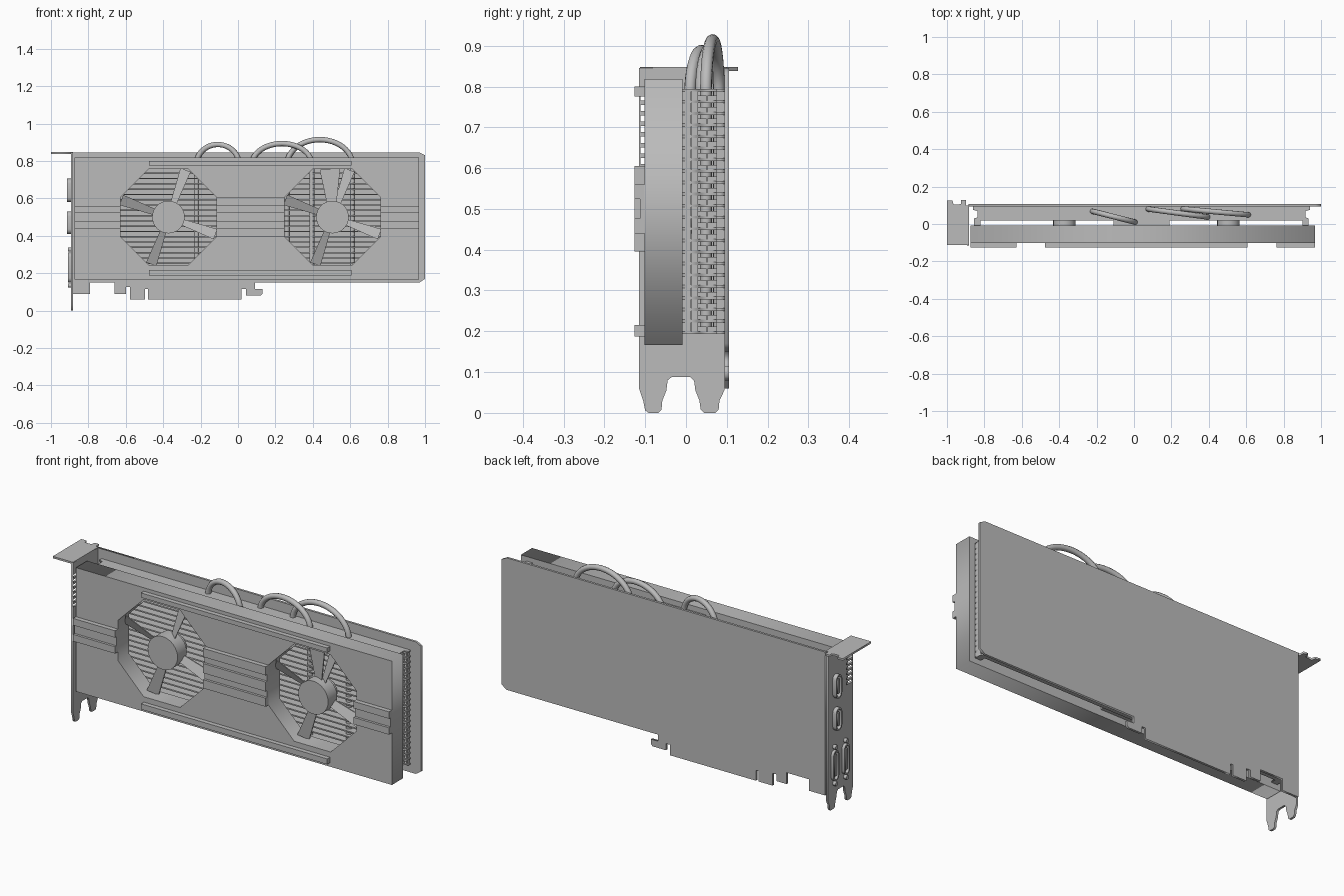
import bpy, bmesh, math
from mathutils import Matrix, Vector

if "Cube" in bpy.data.objects:
    bpy.data.objects.remove(bpy.data.objects["Cube"])

grey = bpy.data.materials.new("plain_grey")
grey.diffuse_color = (0.5, 0.5, 0.5, 1)
grey.use_nodes = True
grey.node_tree.nodes["Principled BSDF"].inputs["Base Color"].default_value = grey.diffuse_color

# local (x, y, z) -> world for the three drawing planes
PLANES = {
    "XZ": Matrix(((1, 0, 0), (0, 0, -1), (0, 1, 0))),
    "YZ": Matrix(((0, 0, 1), (1, 0, 0), (0, 1, 0))),
    "XY": Matrix.Identity(3),
}
NORMAL = {"XZ": 1, "YZ": 0, "XY": 2}


def add(name, mesh):
    ob = bpy.data.objects.new(name, mesh)
    bpy.context.collection.objects.link(ob)
    if not mesh.materials:
        mesh.materials.append(grey)
    return ob


def curve_to_object(name, cu):
    tmp = bpy.data.objects.new("tmp", cu)
    bpy.context.collection.objects.link(tmp)
    dg = bpy.context.evaluated_depsgraph_get()
    me = bpy.data.meshes.new_from_object(tmp.evaluated_get(dg))
    bpy.data.objects.remove(tmp)
    return add(name, me)


def plate(name, loops, plane, a, b):
    """Outline (first loop) with holes, extruded from a to b along the plane normal."""
    cu = bpy.data.curves.new(name, "CURVE")
    cu.dimensions = "2D"
    cu.fill_mode = "BOTH"
    cu.extrude = (b - a) / 2
    for pts in loops:
        sp = cu.splines.new("POLY")
        sp.points.add(len(pts) - 1)
        for p, q in zip(sp.points, pts):
            p.co = (q[0], q[1], 0, 1)
        sp.use_cyclic_u = True
    ob = curve_to_object(name, cu)
    m = PLANES[plane].to_4x4()
    m.translation[NORMAL[plane]] = (a + b) / 2
    ob.data.transform(m)
    return ob


def rect(x0, x1, y0, y1):
    return [(x0, y0), (x1, y0), (x1, y1), (x0, y1)]


def ngon(cx, cy, r, n, start=0.0):
    return [(cx + r * math.cos(start + math.tau * i / n),
             cy + r * math.sin(start + math.tau * i / n)) for i in range(n)]


def pill(cx, z0, z1, w):
    r = w / 2
    top = [(cx + r * math.cos(math.pi * i / 6), z1 - r + r * math.sin(math.pi * i / 6)) for i in range(7)]
    return top + [(2 * cx - x, z0 + z1 - z) for x, z in top]


def boxes(name, items):
    bm = bmesh.new()
    for x0, x1, y0, y1, z0, z1 in items:
        m = Matrix.Translation(((x0 + x1) / 2, (y0 + y1) / 2, (z0 + z1) / 2)) @ \
            Matrix.Diagonal((x1 - x0, y1 - y0, z1 - z0, 1))
        bmesh.ops.create_cube(bm, size=1, matrix=m)
    me = bpy.data.meshes.new(name)
    bm.to_mesh(me)
    bm.free()
    return add(name, me)


def smooth(ob):
    bpy.ops.object.select_all(action="DESELECT")
    ob.select_set(True)
    bpy.context.view_layer.objects.active = ob
    bpy.ops.object.shade_smooth_by_angle(angle=math.radians(40))


# circuit board with edge connector, slots and hook
plate("circuit_board", [[
    (-.885, .845), (.97, .845), (1, .83), (1, .17), (.97, .15), (.09, .15), (.09, .115),
    (.13, .115), (.13, .09), (.12, .08), (.043, .08), (.043, .115), (.02, .115), (.02, .06),
    (-.481, .06), (-.481, .115), (-.497, .115), (-.497, .06), (-.578, .06), (-.578, .125),
    (-.60, .125), (-.60, .09), (-.66, .09), (-.66, .15), (-.79, .15), (-.79, .09), (-.885, .09)]],
    "XZ", .094, .106)

# fan shroud with two octagonal openings
FANS, FZ, APO = (-.372, .505), .50, .256
octs = [ngon(cx, FZ, APO / math.cos(math.pi / 8), 8, math.pi / 8) for cx in FANS]
plate("fan_shroud", [rect(-.873, .968, .166, .818)] + octs, "XZ", -.102, -.008)

# raised rails and ribs on the shroud front
boxes("shroud_rails", [(-.477, .608, -.126, -.1, z0, z1) for z0, z1 in ((.187, .216), (.776, .80))])
ribs = []
for x0, x1 in ((-.873, -.628), (.761, .968)):
    ribs.append((x0, x1, -.113, -.1, .475, .525))
    ribs += [(x0, x1, -.126, -.1, z, z + .036) for z in (.44, .524)]
mid = (FANS[0] + APO, FANS[1] - APO)
ribs.append((*mid, -.113, -.1, .41, .59))
ribs += [(*mid, -.126, -.1, z0, z1) for z0, z1 in ((.395, .44), (.475, .525), (.56, .605))]
boxes("shroud_ribs", ribs)


# fans: round hub with tilted, widening blades
def blade(bm, cx, ang, r1, w0, w1):
    rot = Matrix.Rotation(-ang, 4, "Y")
    ring = []
    for r, w in ((.07, w0), (r1, w1)):
        for s, t in ((-1, -1), (1, -1), (1, 1), (-1, 1)):
            p = rot @ Vector((r, -.045 + s * .010 + t * .003, s * w / 2))
            ring.append(bm.verts.new(p + Vector((cx, 0, FZ))))
    bm.faces.new(ring[3::-1])
    bm.faces.new(ring[4:])
    for i in range(4):
        j = (i + 1) % 4
        bm.faces.new((ring[i], ring[j], ring[j + 4], ring[i + 4]))


for side, cx in zip(("left", "right"), FANS):
    smooth(plate(side + "_fan_hub", [ngon(cx, FZ, .087, 32)], "XZ", -.096, -.02))
    plate(side + "_fan_motor", [ngon(cx, FZ, .06, 24)], "XZ", -.02, .02)
    bm = bmesh.new()
    for k in range(4):
        blade(bm, cx, math.radians(70 + 90 * k), .268, .032, .058)
    if side == "right":
        blade(bm, cx, math.radians(93), .256, .05, .11)
    bmesh.ops.recalc_face_normals(bm, faces=bm.faces)
    me = bpy.data.meshes.new("blades")
    bm.to_mesh(me)
    bm.free()
    add(side + "_fan_blades", me)

# stack of horizontal cooling fins with interlocking end tabs
outline = [(-.86, .094), (.94, .094), (.94, .075), (.918, .07), (.918, .035), (.934, .03),
           (.934, -.009), (.90, -.009), (.90, .018), (-.82, .018), (-.82, -.009), (-.855, -.009),
           (-.855, .03), (-.838, .035), (-.838, .07), (-.86, .075)]
N, Z0, PITCH = 22, .193, .0283
fin = plate("cooling_fin_1", [outline], "XY", 0, .007)
fin.location.z = Z0
tabs = []
for i in range(N):
    z = Z0 + i * PITCH
    if i:
        f = bpy.data.objects.new("cooling_fin_%d" % (i + 1), fin.data)
        f.location.z = z
        bpy.context.collection.objects.link(f)
    if i < N - 1:
        for xa, xb in ((-.856, -.850), (.928, .934)):
            tabs += [(xa, xb, y0, y1, z + .007, z + PITCH)
                     for y0, y1 in ((-.009, .012), (.014, .03), (.075, .094))]
        for xa, xb in ((-.838, -.832), (.911, .917)):
            tabs += [(xa, xb, y0, y1, z + .007, z + .019)
                     for y0, y1 in ((.03, .05), (.053, .075))]
boxes("fin_end_tabs", tabs)
boxes("heatsink_core", [(-.11, .19, -.009, .02, .2, .79)])

# heat pipes arching over the top and running down through the fins
for n, (xa, ya, xb, yb, top) in enumerate(((-.222, .068, .006, .010, .888),
                                          (.075, .080, .395, .037, .893),
                                          (.262, .081, .612, .049, .914))):
    pts = [(xa, ya, .2)]
    for i in range(25):
        a = math.pi * i / 24
        t = (1 - math.cos(a)) / 2
        pts.append((xa + (xb - xa) * t, ya + (yb - ya) * t, .78 + (top - .78) * math.sin(a)))
    pts.append((xb, yb, .2))
    cu = bpy.data.curves.new("pipe", "CURVE")
    cu.dimensions = "3D"
    cu.bevel_depth = .0145
    cu.bevel_resolution = 3
    cu.use_fill_caps = True
    sp = cu.splines.new("POLY")
    sp.points.add(len(pts) - 1)
    for p, q in zip(sp.points, pts):
        p.co = (*q, 1)
    smooth(curve_to_object("heat_pipe_%d" % (n + 1), cu))

# slot bracket with feet and vent slots
foot = [(-.115, .845), (-.115, .06), (-.105, .03), (-.10, .006), (-.092, 0), (-.068, 0), (-.06, .008),
        (-.058, .03), (-.048, .055), (-.045, .08), (-.035, .088), (.01, .088), (.02, .078), (.023, .055),
        (.033, .03), (.036, .008), (.044, 0), (.072, 0), (.08, .008), (.082, .03), (.094, .055), (.094, .845)]
vents = [rect(-.112, -.06, .61 + i * .026, .625 + i * .026) for i in range(7)]
plate("slot_bracket", [foot] + vents, "YZ", -.893, -.882)

# bent top flange with screw notches
plate("bracket_flange", [[
    (-.882, -.113), (-.882, .1), (-.898, .1), (-.898, .127), (-.925, .127), (-.925, .108),
    (-.94, .104), (-.965, .104), (-.97, .125), (-1, .125), (-1, -.113)]], "XY", .838, .848)

# video sockets: hollow shells with a tongue, plus screw posts
for n, (y, z0, z1, w) in enumerate(((.03, .58, .705, .05), (.03, .41, .53, .05),
                                    (.045, .15, .31, .048), (-.045, .15, .31, .048))):
    depth = -.914 if n < 2 else -.908
    plate("socket_shell_%d" % (n + 1), [pill(y, z0, z1, w), pill(y, z0 + .008, z1 - .008, w - .016)],
          "YZ", depth, -.89)
    plate("socket_tongue_%d" % (n + 1), [rect(y - .008, y + .008, z0 + .025, z1 - .025)],
          "YZ", depth + .003, -.89)
    if n > 1:
        for k, z in enumerate((z0 - .016, z1 + .016)):
            plate("socket_screw_%d_%d" % (n + 1, k + 1), [ngon(y, z, .012, 6)], "YZ", -.91, -.89)
